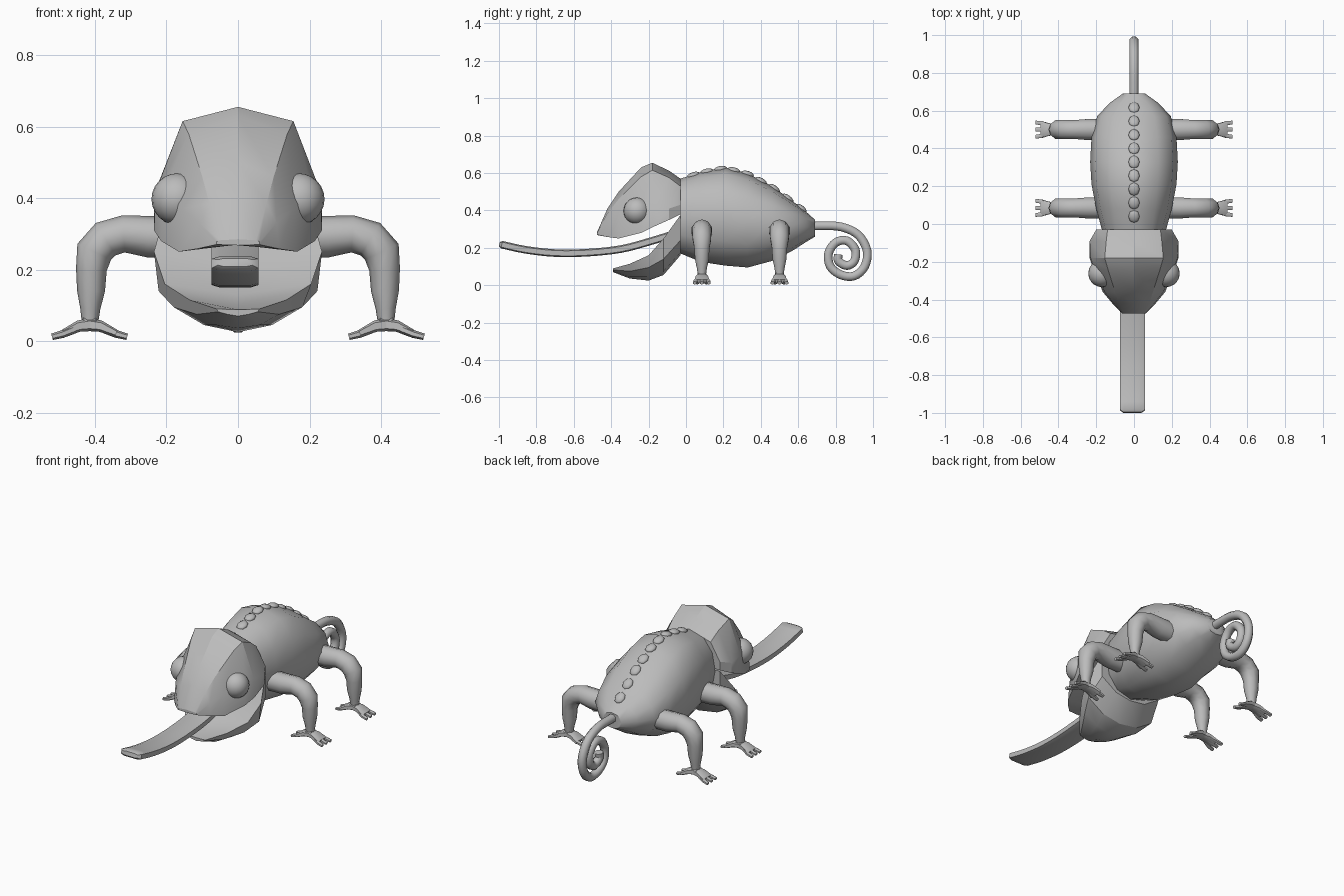
import bpy, bmesh, math
from mathutils import Vector

if "Cube" in bpy.data.objects:
    bpy.data.objects.remove(bpy.data.objects["Cube"])

GREY = (0.5, 0.5, 0.5, 1)
skin = bpy.data.materials.new("skin grey")
skin.use_nodes = True
skin.diffuse_color = GREY
skin.node_tree.nodes["Principled BSDF"].inputs["Base Color"].default_value = GREY


def finish(obj, angle=35, mirror=False):
    """Material, shading and optional left/right mirroring."""
    if not obj.data.materials:
        obj.data.materials.append(skin)
    if mirror:
        obj.modifiers.new("mirror", 'MIRROR')
    bpy.ops.object.select_all(action='DESELECT')
    obj.select_set(True)
    bpy.context.view_layer.objects.active = obj
    bpy.ops.object.shade_smooth_by_angle(angle=math.radians(angle))
    return obj


def loft(name, rings, angle=35, mirror=False):
    """Skin a row of closed rings and cap both ends."""
    bm = bmesh.new()
    rows = [[bm.verts.new(p) for p in ring] for ring in rings]
    n = len(rows[0])
    for a, b in zip(rows, rows[1:]):
        for i in range(n):
            j = (i + 1) % n
            bm.faces.new((a[i], a[j], b[j], b[i]))
    bm.faces.new(rows[0])
    bm.faces.new(rows[-1])
    bmesh.ops.recalc_face_normals(bm, faces=bm.faces)
    mesh = bpy.data.meshes.new(name)
    bm.to_mesh(mesh)
    bm.free()
    obj = bpy.data.objects.new(name, mesh)
    bpy.context.collection.objects.link(obj)
    return finish(obj, angle, mirror)


def smooth_path(pts, steps):
    """Catmull-Rom resampling of points of any dimension."""
    pts = [Vector(p) for p in pts]
    ext = [2 * pts[0] - pts[1]] + pts + [2 * pts[-1] - pts[-2]]
    out = []
    for a, b, c, d in zip(ext, ext[1:], ext[2:], ext[3:]):
        for s in range(steps):
            t = s / steps
            out.append(0.5 * (2 * b + (c - a) * t + (2 * a - 5 * b + 4 * c - d) * t * t
                              + (3 * b - a - 3 * c + d) * t ** 3))
    return out + [pts[-1]]


def tube(name, pts, half_w, half_h, side, sides=10, power=1.0, **kw):
    """Tube along a planar path; side is the direction across that plane."""
    side = Vector(side)
    rings = []
    for i, p in enumerate(pts):
        along = (pts[min(i + 1, len(pts) - 1)] - pts[max(i - 1, 0)]).normalized()
        up = along.cross(side)
        ring = []
        for k in range(sides):
            a = 2 * math.pi * (k + 0.5) / sides
            c, s = math.cos(a), math.sin(a)
            c, s = [math.copysign(abs(v) ** power, v) for v in (c, s)]
            ring.append(p + side * half_w[i] * c + up * half_h[i] * s)
        rings.append(ring)
    return loft(name, rings, **kw)


def half_profile_ring(y, half):
    """Mirror a half outline (centre first, centre last) into a full ring."""
    right = [(x, y, z) for x, z in half]
    return right + [(-x, y, z) for x, z in half[-2:0:-1]]


# Body: y, bottom, top, half width
body = [(-.03, .17, .57, .17), (.08, .125, .605, .2), (.21, .105, .63, .225),
        (.33, .095, .598, .232), (.46, .13, .53, .225), (.57, .185, .45, .195),
        (.64, .23, .395, .13), (.69, .26, .35, .06)]
rings = []
for y, lo, hi, w in body:
    ring = []
    for k in range(12):
        a = 2 * math.pi * k / 12 + math.pi / 2
        c, s = math.cos(a), math.sin(a)
        ring.append((w * math.copysign(abs(c) ** .85, c), y, (lo + hi) / 2 + (hi - lo) / 2 * s))
    rings.append(ring)
loft("body", rings, 40)

# Low bumps along the spine
for i in range(9):
    y = .04 + i * .072
    y0 = next(k for k in range(len(body) - 1) if body[k + 1][0] >= y)
    a, b = body[y0], body[y0 + 1]
    z = a[2] + (b[2] - a[2]) * (y - a[0]) / (b[0] - a[0])
    bpy.ops.mesh.primitive_uv_sphere_add(segments=8, ring_count=6, location=(0, y, z - .004))
    bump = bpy.context.object
    bump.name = "back_bump"
    bump.scale = (.03, .036, .017)
    bump.rotation_euler.x = math.atan2(b[2] - a[2], b[0] - a[0])
    finish(bump, 60)

# Upper head: y, crown, shoulder, cheek, lip, palate
head = [(-.03, (0, .57), (.14, .53), (.2, .43), (.2, .38), (0, .38)),
        (-.09, (0, .612), (.147, .575), (.235, .41), (.235, .35), (0, .36)),
        (-.18, (0, .655), (.155, .615), (.23, .42), (.235, .31), (0, .325)),
        (-.24, (0, .63), (.138, .58), (.208, .42), (.215, .28), (0, .3)),
        (-.36, (0, .5), (.1, .46), (.155, .37), (.165, .25), (0, .27)),
        (-.42, (0, .41), (.08, .385), (.108, .33), (.115, .258), (0, .27)),
        (-.475, (0, .285), (.05, .282), (.06, .278), (.06, .27), (0, .268))]
loft("upper_head", [half_profile_ring(r[0], r[1:]) for r in head], 25)

# Lower jaw: y, floor of mouth, rim, side, underside, keel
jaw = [(-.03, (0, .36), (.2, .375), (.2, .24), (.1, .175), (0, .16)),
       (-.12, (0, .22), (.235, .25), (.222, .14), (.12, .075), (0, .055)),
       (-.2, (0, .13), (.205, .16), (.18, .095), (.095, .045), (0, .025)),
       (-.3, (0, .095), (.135, .115), (.115, .075), (.06, .045), (0, .036)),
       (-.39, (0, .088), (.06, .09), (.055, .082), (.03, .075), (0, .07))]
loft("lower_jaw", [half_profile_ring(r[0], r[1:]) for r in jaw], 30)

# Eyes
bpy.ops.mesh.primitive_uv_sphere_add(segments=20, ring_count=12, radius=.072)
eye = bpy.context.object
eye.name = "eyes"
for v in eye.data.vertices:
    v.co += Vector((.17, -.262, .397))
finish(eye, 60, True)

# Tongue: flat strip with a blunt tip
path = smooth_path([(-.008, -.06, .275), (-.008, -.2, .232), (-.008, -.35, .193), (-.008, -.53, .174),
                    (-.008, -.7, .172), (-.008, -.86, .19), (-.008, -.985, .217)], 3)
n = len(path)
path.append(Vector((-.008, -.998, .22)))
tube("tongue", path, [.068] * n + [.05], [.021] * n + [.012], (1, 0, 0), 8, .45, angle=40)

# Tail: spiral tube
path = smooth_path([(0, .64, .315), (0, .73, .318), (0, .83, .312), (0, .92, .27), (0, .968, .185),
                    (0, .955, .1), (0, .9, .05), (0, .83, .055), (0, .772, .1), (0, .762, .17),
                    (0, .8, .228), (0, .86, .238), (0, .905, .19), (0, .9, .13), (0, .86, .105),
                    (0, .815, .13), (0, .815, .165)], 4)
tube("tail", path, [.025] * len(path), [.025] * len(path), (1, 0, 0), 8, angle=60)

# Legs with splayed feet, built on the left and mirrored
leg = [(.16, .29, .058), (.25, .292, .058), (.32, .3, .052), (.37, .285, .053), (.402, .25, .052),
       (.41, .2, .043), (.411, .14, .039), (.413, .09, .028), (.414, .045, .022)]
for label, y in (("front", .085), ("rear", .5)):
    pts = [Vector((x, y, z)) for x, z, r in leg]
    radii = [r for x, z, r in leg]
    tube(label + "_legs", pts, radii, radii, (0, 1, 0), 10, angle=60, mirror=True)
    for where, d, spread in (("outer", 1, (-.034, 0, .034)), ("inner", -1, (-.022, .022))):
        x = [.395 if d > 0 else .435, .415 + d * .03, .415 + d * .075]
        web = [Vector((x[0], y, .048)), Vector((x[1], y, .042)), Vector((x[2], y, .022))]
        tube(f"{label}_{where}_foot_pads", web, [.025, .034, .042], [.02, .017, .01],
             (0, 1, 0), 8, .6, angle=50, mirror=True)
        for s in spread:
            toe = [Vector((.415 + d * .04, y + s * .7, .034)), Vector((.415 + d * .075, y + s, .02)),
                   Vector((.415 + d * .105, y + s * 1.1, .012))]
            tube(f"{label}_{where}_toes", toe, [.012, .013, .011], [.012, .011, .009],
                 (0, 1, 0), 6, angle=60, mirror=True)
